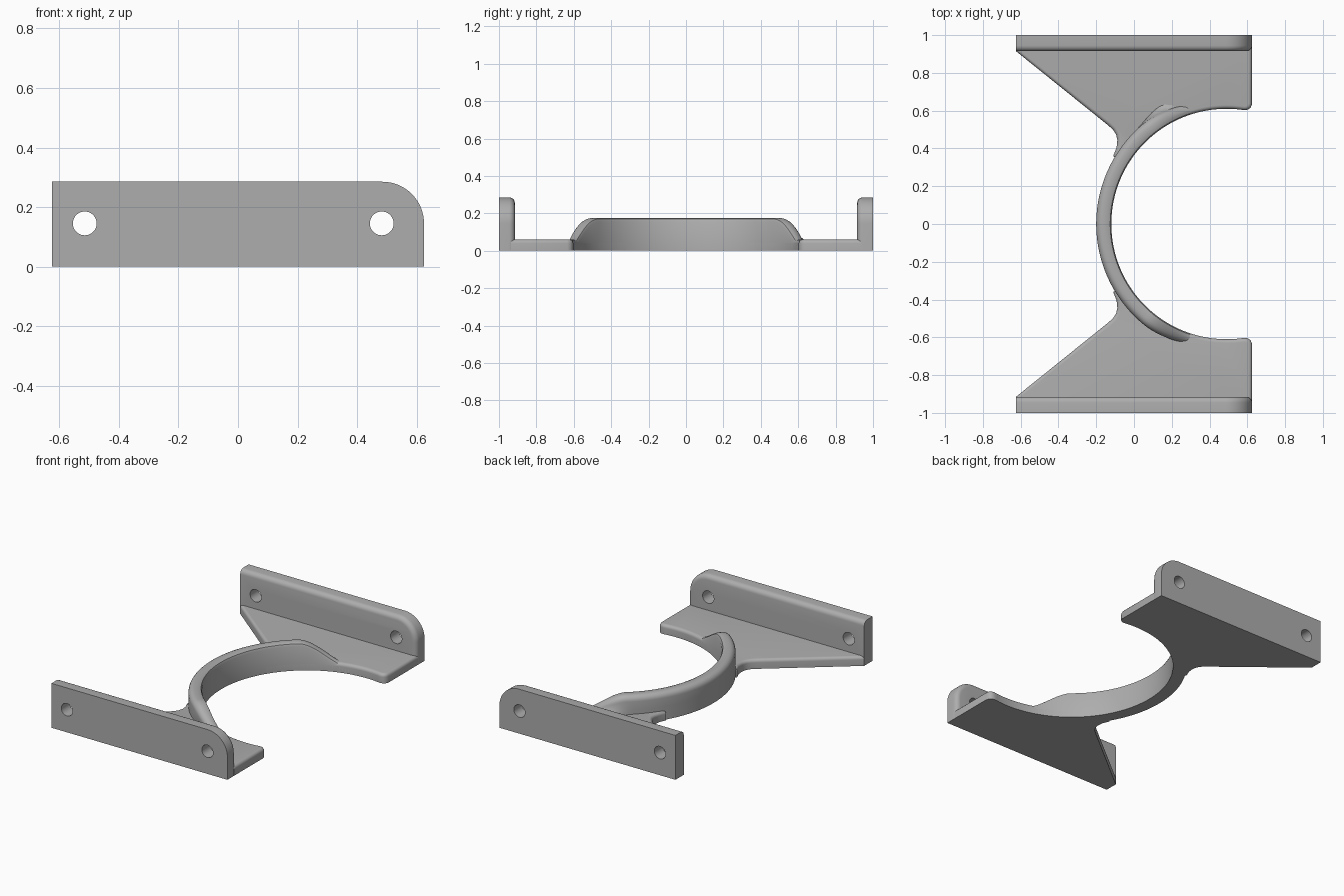
import bpy, bmesh
from math import sin, cos, pi, radians

if "Cube" in bpy.data.objects:
    bpy.data.objects.remove(bpy.data.objects["Cube"])

grey = bpy.data.materials.new("plain_grey")
grey.use_nodes = True
color = (0.42, 0.42, 0.42, 1)
grey.diffuse_color = color
grey.node_tree.nodes["Principled BSDF"].inputs["Base Color"].default_value = color

CX, R_IN, R_OUT = 0.49, 0.61, 0.69   # ring centre and radii
HALF, WALL, PLATE = 0.625, 0.915, 0.06


def make(name, bm):
    bmesh.ops.recalc_face_normals(bm, faces=bm.faces)
    mesh = bpy.data.meshes.new(name)
    bm.to_mesh(mesh)
    bm.free()
    ob = bpy.data.objects.new(name, mesh)
    bpy.context.collection.objects.link(ob)
    mesh.materials.append(grey)
    return ob


def smooth(ob):
    bpy.ops.object.select_all(action="DESELECT")
    ob.select_set(True)
    bpy.context.view_layer.objects.active = ob
    bpy.ops.object.shade_smooth_by_angle(angle=radians(32))


def extrude(points, offset):
    bm = bmesh.new()
    face = bm.faces.new([bm.verts.new(p) for p in points])
    new = bmesh.ops.extrude_face_region(bm, geom=[face])["geom"]
    bmesh.ops.translate(bm, verts=[g for g in new if isinstance(g, bmesh.types.BMVert)], vec=offset)
    bmesh.ops.recalc_face_normals(bm, faces=bm.faces)
    return bm


def round_edges(bm, test, radius):
    edges = [e for e in bm.edges if test(*[v.co for v in e.verts])]
    bmesh.ops.bevel(bm, geom=edges, offset=radius, segments=5, profile=0.5, affect="EDGES")


def mirror_y(bm, side):
    for v in bm.verts:
        v.co.y *= side


def polar(r, angle):
    return CX - r * cos(angle), r * sin(angle)


def cut_holes(wall, side):
    for x in (-0.515, 0.483):
        bm = bmesh.new()
        bmesh.ops.create_cone(bm, cap_ends=True, segments=40, radius1=0.04, radius2=0.04, depth=0.3)
        for v in bm.verts:
            v.co = (v.co.x + x, v.co.z + side * 0.95, v.co.y + 0.145)
        cutter = make("hole_cutter", bm)
        cutter.hide_render = True
        mod = wall.modifiers.new("screw_hole", "BOOLEAN")
        mod.operation, mod.solver, mod.object = "DIFFERENCE", "EXACT", cutter
        bpy.context.view_layer.objects.active = wall
        bpy.ops.object.modifier_apply(modifier=mod.name)
        bpy.data.objects.remove(cutter)


def build_side(side, label):
    # Upright mounting wall with one rounded upper corner
    H, R = 0.285, 0.14
    outline = [(-HALF, WALL, 0), (HALF, WALL, 0)]
    for i in range(17):
        a = i / 16 * pi / 2
        outline.append((HALF - R + R * cos(a), WALL, H - R + R * sin(a)))
    outline.append((-HALF, WALL, H))
    bm = extrude(outline, (0, 1 - WALL, 0))
    round_edges(bm, lambda a, b: max(a.y, b.y) < WALL + 0.001
                and max(a.z, b.z) > 0.01 and max(a.x, b.x) > -HALF + 0.01, 0.03)
    mirror_y(bm, side)
    wall = make(label + "_mounting_wall", bm)
    cut_holes(wall, side)
    smooth(wall)

    # Flat plate between the wall and the ring
    back = WALL + 0.02
    outline = [(-HALF, back), (-HALF, WALL), (-0.14, 0.525), (-0.112, 0.5), (-0.095, 0.475),
               (-0.088, 0.445), (-0.092, 0.405), (-0.11, 0.36), (-0.085, 0.33)]
    outline += [polar(R_IN, radians(32 + 67 * i / 36)) for i in range(37)]
    outline += [(0.605, 0.606), (0.618, 0.617), (HALF, 0.635), (HALF, back)]
    bm = extrude([(x, y, 0) for x, y in outline], (0, 0, PLATE))
    round_edges(bm, lambda a, b: min(a.z, b.z) > 0.05 and min(a.y, b.y) < WALL - 0.01, 0.02)
    mirror_y(bm, side)
    smooth(make(label + "_plate", bm))


def ease(x):
    x = max(0, min(1, x))
    return x * x * (3 - 2 * x)


def ring_section(angle):
    # Rounded section that sinks into the plates, flaring out at the back end
    deg = abs(angle) * 180 / pi
    drop = ease((deg - 50) / 28)
    h = 0.175 - 0.13 * drop
    top = R_OUT - 0.025 * drop
    base = R_OUT + (0.06 if angle > 0 else -0.025) * ease((deg - 45) / 25)
    low = min(0.05, h - 0.037)
    section = [(R_IN, 0), (R_IN, h - 0.02), (R_IN + 0.006, h - 0.006), (R_IN + 0.02, h)]
    for i in range(6):
        a = i / 5 * pi / 2
        section.append((top - 0.035 + 0.035 * sin(a), h - 0.035 + 0.035 * cos(a)))
    section += [(top + (base - top) * 0.35, low + (h - 0.035 - low) * 0.4), (base, low), (base, 0)]
    return section


# Curved ring joining the two plates
bm = bmesh.new()
rows = []
STEPS = 120
for i in range(STEPS + 1):
    angle = radians(-79 + 158 * i / STEPS)
    rows.append([bm.verts.new((*polar(r, angle), z)) for r, z in ring_section(angle)])
for a, b in zip(rows, rows[1:]):
    n = len(a)
    for j in range(n):
        bm.faces.new((a[j], a[(j + 1) % n], b[(j + 1) % n], b[j]))
bm.faces.new(rows[0])
bm.faces.new(rows[-1])
smooth(make("curved_ring", bm))

build_side(-1, "front")
build_side(1, "back")
